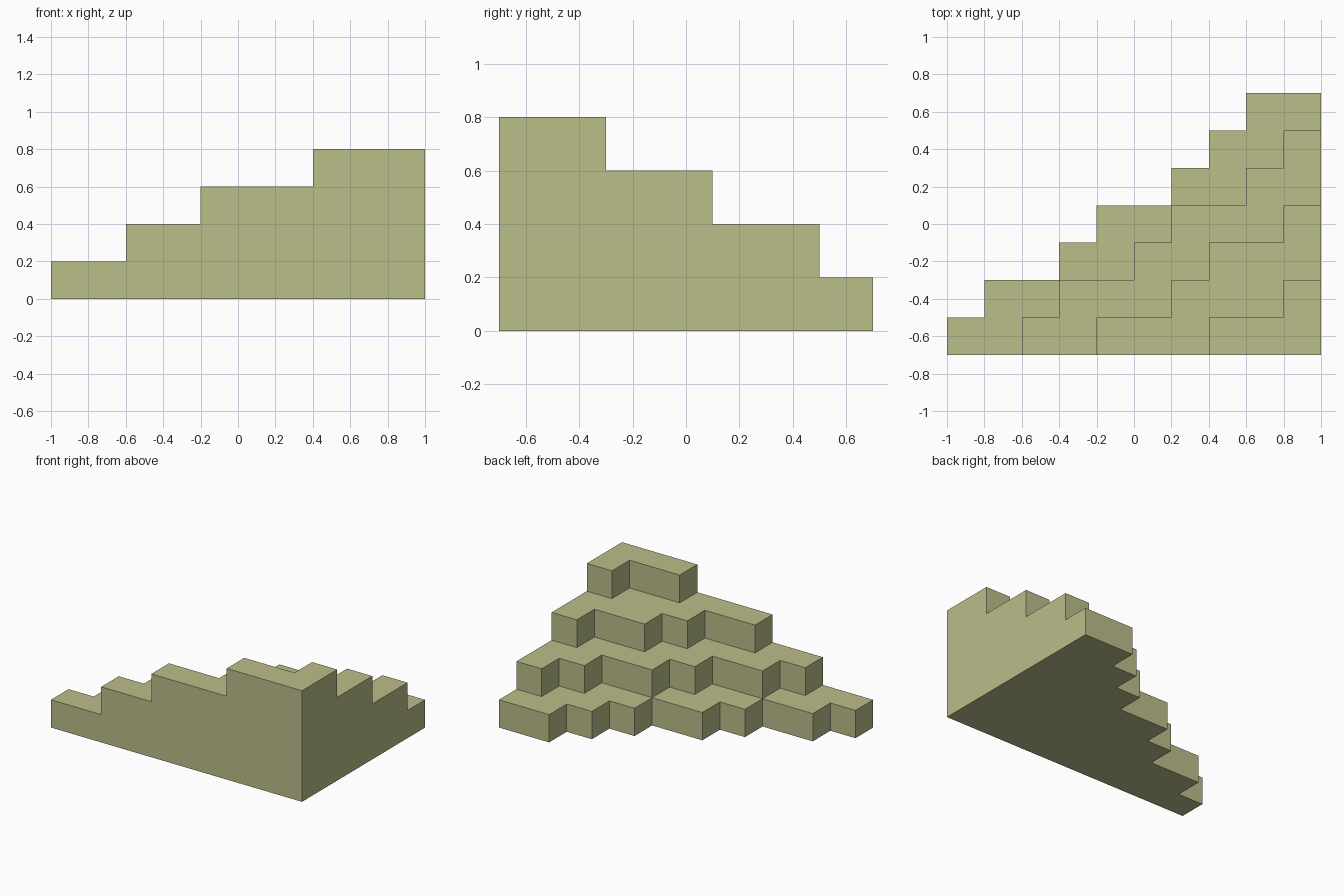
import bpy
import bmesh
from mathutils import Vector

cube = bpy.data.objects.get("Cube")
if cube:
    bpy.data.objects.remove(cube, do_unlink=True)

STEP = 0.2
COLUMNS = 10
ORIGIN = Vector((-1.0, -0.7, 0.0))

# First filled column of each row (front to back), one list per tier;
# every row runs on to the straight left side of the slope
TIERS = [
    [0, 1, 3, 4, 6, 7, 8],
    [2, 3, 5, 6, 8, 9],
    [4, 6, 7, 9],
    [7, 9],
]

blocks = {(col, row, level)
          for level, rows in enumerate(TIERS)
          for row, start in enumerate(rows)
          for col in range(start, COLUMNS)}


def add_side(bm, block, axis, sign):
    """Add one exposed square face of a block."""
    normal = Vector((0, 0, 0))
    normal[axis] = sign
    u = Vector((0, 0, 0))
    u[(axis + 1) % 3] = 1
    v = normal.cross(u)
    centre = Vector(block) + Vector((0.5, 0.5, 0.5)) + normal / 2
    corners = [(-1, -1), (1, -1), (1, 1), (-1, 1)]
    bm.faces.new([bm.verts.new(ORIGIN + STEP * (centre + (u * a + v * b) / 2))
                  for a, b in corners])


# Terraced slope: the outer shell of all blocks, merged into large flat faces
bm = bmesh.new()
for block in sorted(blocks):
    for axis in range(3):
        for sign in (-1, 1):
            neighbour = list(block)
            neighbour[axis] += sign
            if tuple(neighbour) not in blocks:
                add_side(bm, block, axis, sign)
bmesh.ops.remove_doubles(bm, verts=bm.verts[:], dist=0.001)
bmesh.ops.dissolve_limit(bm, angle_limit=0.01, verts=bm.verts[:], edges=bm.edges[:])

mesh = bpy.data.meshes.new("terraced_slope")
bm.to_mesh(mesh)
bm.free()

# Single flat colour
colour = (0.5, 0.51, 0.255, 1.0)
material = bpy.data.materials.new("olive_green")
material.use_nodes = True
material.diffuse_color = colour
for node in material.node_tree.nodes:
    if node.type == "BSDF_PRINCIPLED":
        node.inputs["Base Color"].default_value = colour
mesh.materials.append(material)

slope = bpy.data.objects.new("terraced_slope", mesh)
bpy.context.collection.objects.link(slope)
